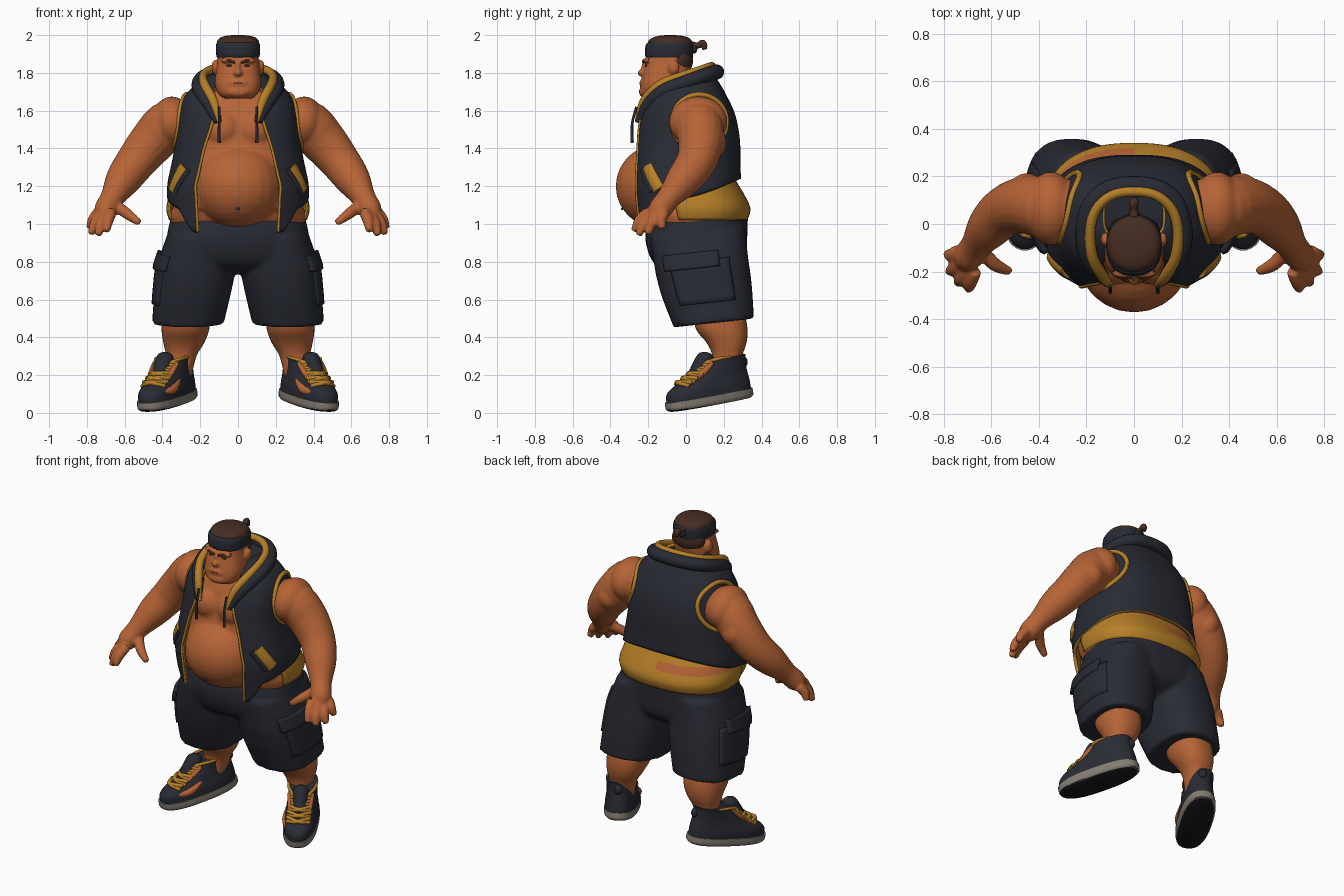
import bpy, bmesh
from math import sin, cos, pi, asin, radians
from mathutils import Vector, Matrix

if "Cube" in bpy.data.objects:
    bpy.data.objects.remove(bpy.data.objects["Cube"])


def material(name, *rgb):
    m = bpy.data.materials.new(name)
    m.use_nodes = True
    m.diffuse_color = (*rgb, 1)
    m.node_tree.nodes["Principled BSDF"].inputs["Base Color"].default_value = (*rgb, 1)
    return m


SKIN = material("warm skin", .47, .127, .037)
NAVY = material("dark navy cloth", .022, .024, .034)
GOLD = material("gold lining", .47, .215, .021)
HAIR = material("dark brown hair", .06, .026, .016)
RUBBER = material("grey rubber", .23, .2, .165)
TREAD = material("black tread", .008, .008, .012)


# ---- helpers ----
def spline(pts, k=4):
    P = [Vector(p) for p in pts]
    out = []
    for i in range(len(P) - 1):
        a, b, c, d = P[max(i - 1, 0)], P[i], P[i + 1], P[min(i + 2, len(P) - 1)]
        for j in range(k):
            t = j / k
            out.append(b + (c - a) * (t / 2) + (a * 2 - b * 5 + c * 4 - d) * (t * t / 2)
                       + (b * 3 - a - c * 3 + d) * (t ** 3 / 2))
    return out + [P[-1]]


def spow(v, e):
    return abs(v) ** e * (1 if v >= 0 else -1)


def oval(rx, yf, yb, a, p):
    """Point on a rounded oval; angle 0 is the front, going towards +x."""
    return rx * spow(sin(a), 2 / p), (yf + yb) / 2 - (yb - yf) / 2 * spow(cos(a), 2 / p)


def lookup(table, z):
    for a, b in zip(table, table[1:]):
        if z <= b[0]:
            break
    t = min(max((z - a[0]) / (b[0] - a[0]), 0), 1)
    return [p + (q - p) * t for p, q in zip(a, b)][1:]


def bridge(bm, rings):
    n = len(rings[0])
    for r, s in zip(rings, rings[1:]):
        for i in range(n):
            bm.faces.new((r[i], r[(i + 1) % n], s[(i + 1) % n], s[i]))
    bm.faces.new(rings[0][::-1])
    bm.faces.new(rings[-1])


def loft(bm, rows, p=2.3, n=36, tilt=0):
    """Rows are (z, centre x, half width, front y, back y)."""
    rings = []
    for z, cx, rx, yf, yb in spline(rows):
        pts = [oval(rx, yf, yb, 2 * pi * i / n, p) for i in range(n)]
        rings.append([bm.verts.new((x + cx, y, z + tilt * y)) for x, y in pts])
    bridge(bm, rings)


def tube(bm, pts, n=14):
    """Points are (x, y, z, radius)."""
    path = spline(pts)
    rings, u = [], None
    for i, q in enumerate(path):
        t = (path[min(i + 1, len(path) - 1)] - path[max(i - 1, 0)]).to_3d().normalized()
        u = t.orthogonal() if u is None else u - t * u.dot(t)
        u.normalize()
        v = t.cross(u)
        rings.append([bm.verts.new(q.to_3d() + (u * cos(2 * pi * k / n) + v * sin(2 * pi * k / n)) * q[3])
                      for k in range(n)])
    bridge(bm, rings)


def ball(bm, c, r):
    bmesh.ops.create_uvsphere(bm, u_segments=24, v_segments=14, radius=1,
                              matrix=Matrix.Translation(c) @ Matrix.Diagonal((*r, 1)))


def shell(bm, f, nu, nv):
    g = [[bm.verts.new(f(i / nu, j / nv)) for i in range(nu + 1)] for j in range(nv + 1)]
    for j in range(nv):
        for i in range(nu):
            bm.faces.new((g[j][i], g[j][i + 1], g[j + 1][i + 1], g[j + 1][i]))


def finish(name, bm, mats, mirror=False, remesh=0, rule=None, thick=0, matrix=None):
    if matrix:
        bm.transform(matrix)
    if not thick:
        bmesh.ops.recalc_face_normals(bm, faces=bm.faces)
    bm.normal_update()
    for f in bm.faces:
        f.smooth = True
        if rule:
            f.material_index = rule(f)
    me = bpy.data.meshes.new(name)
    bm.to_mesh(me)
    bm.free()
    me.set_sharp_from_angle(angle=radians(50))
    for m in mats:
        me.materials.append(m)
    ob = bpy.data.objects.new(name, me)
    bpy.context.collection.objects.link(ob)
    if thick:
        s = ob.modifiers.new("Thickness", 'SOLIDIFY')
        s.thickness, s.offset = thick, -1
        s.material_offset = s.material_offset_rim = len(mats) - 1
    if mirror:
        ob.modifiers.new("Mirror", 'MIRROR').use_mirror_merge = False
    if remesh:
        r = ob.modifiers.new("Remesh", 'REMESH')
        r.mode, r.voxel_size, r.use_smooth_shade = 'VOXEL', remesh, True
        s = ob.modifiers.new("Smooth", 'SMOOTH')
        s.factor, s.iterations = .5, 4


def both(pts):
    return pts + [(-p[0], *p[1:]) for p in pts[-2::-1]]


# ---- torso: rows are height, half width, front, back ----
VEST = [(.94, .355, -.265, .26), (1.08, .37, -.285, .29), (1.2, .375, -.295, .292), (1.32, .352, -.285, .288),
        (1.45, .328, -.27, .285), (1.58, .315, -.243, .26), (1.68, .28, -.195, .215), (1.75, .21, -.13, .175),
        (1.8, .13, -.08, .14)]
bm = bmesh.new()
loft(bm, [(z, 0, rx - .03, yf + .035, yb - .028) for z, rx, yf, yb in VEST[1:-1]], 2.6)
loft(bm, [(.995, 0, .355, -.19, .28), (1.05, 0, .364, -.22, .3), (1.1, 0, .335, -.23, .25)], 2.4)
ball(bm, (0, -.13, 1.2), (.243, .243, .228))
for s in (-1, 1):
    ball(bm, (s * .085, -.15, 1.5), (.12, .107, .11))
finish("torso", bm, [SKIN], remesh=.013)
bm = bmesh.new()
ball(bm, (0, -.338, 1.08), (.01, .006, .007))
finish("navel", bm, [HAIR])

# ---- arms and hands ----
bm = bmesh.new()
tube(bm, [(.2, .06, 1.5, .12), (.35, .065, 1.53, .132), (.45, .08, 1.44, .123), (.54, .055, 1.33, .107),
          (.608, -.012, 1.235, .094), (.665, -.09, 1.14, .064), (.7, -.14, 1.075, .062),
          (.718, -.17, 1.035, .035)], 20)
ball(bm, (.35, .065, 1.54), (.11, .155, .135))
ball(bm, (.45, .1, 1.43), (.09, .115, .1))
fingers = [((.67, -.195, 1.065), (.695, -.275, .96)), ((.7, -.18, 1.05), (.74, -.25, .94)),
           ((.725, -.15, 1.05), (.778, -.2, .945)), ((.738, -.115, 1.06), (.786, -.125, .975)),
           ((.635, -.12, 1.09), (.52, -.2, 1.005))]
for base, tip in fingers:
    mid = (Vector(base) + Vector(tip)) / 2 + Vector((.006, -.012, .004))
    tube(bm, [(*base, .031), (*mid, .029), (*tip, .018)])
finish("arms", bm, [SKIN], mirror=True, remesh=.009)

# ---- sleeveless vest ----
P = 2.6
FINE = spline(VEST, 6)
OPENING = [(.9, .21), (1.2, .225), (1.4, .18), (1.55, .13), (1.7, .13), (1.8, .09)]


def on_vest(a, z, off=0):
    rx, yf, yb = lookup(FINE, z)
    return (*oval(rx + off, yf - off, yb + off, a, P), z)


def edge(z):
    return asin(min(.97, lookup(OPENING, z)[0] / lookup(FINE, z)[0]) ** (P / 2))


def vest_point(s, t):
    a = .5 + (2 * pi - 1) * s
    c = (1 - cos(a)) / 2
    hem = .94 + .1 * min(1, max(0, c - .09) / .1) + .2 * c
    z = hem + (1.8 - hem) * t
    e = edge(z)
    return on_vest(e + (2 * pi - 2 * e) * s, z)


bm = bmesh.new()
shell(bm, vest_point, 90, 36)
finish("vest", bm, [NAVY, GOLD], thick=.02)

bm = bmesh.new()
tube(bm, [(*on_vest(edge(z), z), .008) for z in [.96 + .06 * i for i in range(11)]], 8)
loop = []
for i in range(25):
    y, z = .07 + .145 * cos(i * pi / 12), 1.54 + .145 * sin(i * pi / 12)
    rx, yf, yb = lookup(FINE, z)
    k = min(1, abs((y - (yf + yb) / 2) / ((yb - yf) / 2)))
    loop.append((rx * (1 - k ** P) ** (1 / P), y, z, .014))
tube(bm, loop, 8)
finish("vest_trim", bm, [GOLD], mirror=True)

bm = bmesh.new()
tube(bm, [(*on_vest(.86 + .1 * i, 1.3 - .04 * i, -.03), .046) for i in range(4)], 18)
finish("vest_pockets", bm, [GOLD], mirror=True)
bm = bmesh.new()
tube(bm, [(*on_vest(.72 + .1 * i, 1.29 - .04 * i, -.006), .016) for i in range(4)])
finish("vest_pocket_welts", bm, [NAVY], mirror=True)

# ---- hood and drawstrings ----
bm = bmesh.new()
tube(bm, both([(.11, -.25, 1.54, .018), (.15, -.2, 1.63, .034), (.195, -.12, 1.7, .04),
               (.205, -.01, 1.745, .04), (.175, .085, 1.78, .04), (.105, .145, 1.8, .04), (0, .162, 1.805, .04)]), 16)
loft(bm, [(1.66, 0, .18, -.1, .14), (1.76, 0, .17, -.09, .14), (1.775, 0, .15, -.07, .12)], tilt=.2)
finish("hood", bm, [NAVY])
bm = bmesh.new()
tube(bm, both([(.1, -.258, 1.54, .014), (.13, -.222, 1.65, .024), (.175, -.14, 1.735, .024),
               (.185, -.03, 1.782, .022), (.16, .06, 1.81, .022), (.095, .12, 1.832, .021), (0, .137, 1.837, .021)]), 12)
finish("hood_lining", bm, [GOLD])
bm = bmesh.new()
tube(bm, [(.1, -.262, 1.62, .007), (.1, -.285, 1.53, .007), (.1, -.285, 1.43, .009)], 8)
finish("drawstrings", bm, [NAVY], mirror=True)

# ---- shirt showing at the lower back ----
WAIST = spline([(1.02, .365, -.22, .325), (1.08, .38, -.25, .342), (1.15, .366, -.26, .312),
                (1.22, .345, -.25, .27), (1.28, .33, -.25, .24)])


def waist_point(s, t):
    z = 1.02 + .25 * t
    return (*oval(*lookup(WAIST, z), 1.3 + (2 * pi - 2.6) * s, 2.4), z)


def shirt_rule(f):
    c = f.calc_center_median()
    return int(1.14 < c.z < 1.185 and c.x < -.02)


bm = bmesh.new()
shell(bm, waist_point, 40, 15)
finish("back_shirt", bm, [GOLD, SKIN, GOLD], thick=.012, rule=shirt_rule)

# ---- shorts ----
LEG = [(.46, .265, .19, -.065, .36), (.62, .241, .203, -.125, .35), (.71, .228, .208, -.15, .34),
       (.78, .22, .207, -.165, .33), (.95, .19, .18, -.19, .31)]
bm = bmesh.new()
loft(bm, [(.735, 0, .06, -.03, .2), (.8, 0, .35, -.165, .31), (.93, 0, .375, -.215, .325),
          (1.04, 0, .352, -.205, .328)], 2.4, tilt=.08)
for s in (-1, 1):
    loft(bm, [(z, s * cx, *rest) for z, cx, *rest in LEG], 2.5, tilt=.11)
finish("shorts", bm, [NAVY], remesh=.013)


def leg_patch(bm, a0, a1, z0, z1, off):
    def point(s, t):
        z = z0 + (z1 - z0) * t
        cx, rx, yf, yb = lookup(LEG, z)
        x, y = oval(rx + off, yf - off, yb + off, a0 + (a1 - a0) * s, 2.5)
        return x + cx, y, z + .11 * y
    shell(bm, point, 12, 8)


bm = bmesh.new()
leg_patch(bm, .95, 2.1, .57, .8, .01)
leg_patch(bm, .8, 1.85, .76, .845, .022)
finish("cargo_pockets", bm, [NAVY], mirror=True, thick=.04)

# ---- lower legs ----
bm = bmesh.new()
loft(bm, [(.2, .31, .065, .14, .28), (.3, .3, .08, .14, .297), (.37, .287, .108, .11, .32),
          (.45, .278, .127, .05, .325), (.58, .27, .127, .03, .3)])
finish("lower_legs", bm, [SKIN], mirror=True)

# ---- shoes, toes turned out and heels raised ----
FOOT = (Matrix.Translation((.365, .14, .047)) @ Matrix.Rotation(radians(28), 4, 'Z')
        @ Matrix.Rotation(radians(9.5), 4, 'X'))
bm = bmesh.new()
loft(bm, [(0, 0, .092, -.25, .225), (.015, 0, .102, -.27, .24), (.05, 0, .102, -.27, .24)], 2.5)
finish("shoe_soles", bm, [RUBBER, TREAD], mirror=True, matrix=FOOT, rule=lambda f: int(f.normal.z < -.7))
bm = bmesh.new()
loft(bm, [(.045, 0, .098, -.262, .233), (.09, 0, .098, -.255, .232), (.125, 0, .091, -.205, .228),
          (.16, 0, .086, -.12, .223), (.2, 0, .084, -.05, .222), (.232, 0, .086, -.012, .226)], 2.4)
ball(bm, (0, .22, .19), (.025, .022, .03))
tube(bm, [(0, -.09, .15, .04), (0, -.025, .22, .048), (0, .005, .255, .042), (0, .015, .272, .02)])
finish("shoe_uppers", bm, [NAVY], mirror=True, matrix=FOOT)
bm = bmesh.new()
for y, z in ((-.18, .139), (-.142, .155), (-.105, .173), (-.07, .195), (-.042, .22)):
    for s in (-1, 1):
        tube(bm, [(-s * .068, y + .025, z - .018, .012), (0, y - .008, z + .008, .013),
                  (s * .068, y + .045, z, .012)], 8)
for s in (-1, 1):
    tube(bm, [(s * .035, -.035, .225, .009), (s * .075, .03, .237, .01), (s * .084, .11, .236, .006)], 8)
finish("shoe_laces", bm, [GOLD], mirror=True, matrix=FOOT)
bm = bmesh.new()
tube(bm, [(-.06, -.18, .09, .016), (-.078, -.1, .095, .026), (-.075, -.02, .13, .016)])
for s in (-1, 1):
    tube(bm, [(s * .055, -.1, .148, .014), (s * .062, -.04, .19, .016), (s * .07, 0, .22, .01)])
finish("shoe_side_panels", bm, [SKIN], mirror=True, matrix=FOOT)

# ---- head ----
bm = bmesh.new()
loft(bm, [(1.56, 0, .13, -.15, .08), (1.66, 0, .11, -.16, .04), (1.76, 0, .1, -.16, .02)])
loft(bm, [(1.665, 0, .075, -.215, -.06), (1.69, 0, .105, -.237, -.03), (1.74, 0, .123, -.238, 0),
          (1.8, 0, .118, -.227, .02), (1.86, 0, .109, -.212, .03), (1.92, 0, .105, -.2, .03),
          (1.96, 0, .09, -.17, .01)], 2.6)
ball(bm, (0, -.228, 1.8), (.024, .03, .02))
ball(bm, (0, -.213, 1.83), (.014, .025, .035))
ball(bm, (0, -.225, 1.7), (.06, .024, .03))
ball(bm, (0, -.232, 1.745), (.05, .014, .022))
for s in (-1, 1):
    ball(bm, (s * .045, -.205, 1.866), (.05, .022, .015))
    ball(bm, (s * .122, -.065, 1.83), (.018, .03, .038))
finish("head", bm, [SKIN], remesh=.007)

# ---- facial details ----
bm = bmesh.new()
tube(bm, [(.014, -.226, 1.853, .005), (.05, -.223, 1.866, .008), (.085, -.196, 1.871, .005)], 8)
ball(bm, (.045, -.211, 1.838), (.018, .007, .006))
finish("eyes_and_brows", bm, [HAIR], mirror=True)
bm = bmesh.new()
tube(bm, both([(.045, -.229, 1.742, .002), (.02, -.242, 1.746, .003), (0, -.244, 1.746, .003)]), 8)
finish("mouth", bm, [HAIR])

# ---- hair and headband ----
bm = bmesh.new()
loft(bm, [(1.9, 0, .108, -.19, .033), (1.955, 0, .113, -.203, .035), (1.982, 0, .1, -.185, .02),
          (1.995, 0, .07, -.15, -.015), (2, 0, .03, -.11, -.06)], 2.2)
ball(bm, (0, -.03, 1.87), (.11, .068, .085))
tube(bm, [(0, .02, 1.95, .02), (0, .06, 1.945, .016), (0, .09, 1.955, .02), (.004, .1, 1.925, .012)])
finish("hair", bm, [HAIR])
bm = bmesh.new()
loft(bm, [(1.882, 0, .112, -.212, .034), (1.9, 0, .116, -.218, .038), (1.945, 0, .117, -.214, .038),
          (1.96, 0, .112, -.204, .033)], 2.4)
ball(bm, (0, .042, 1.925), (.025, .018, .022))
finish("headband", bm, [NAVY])
